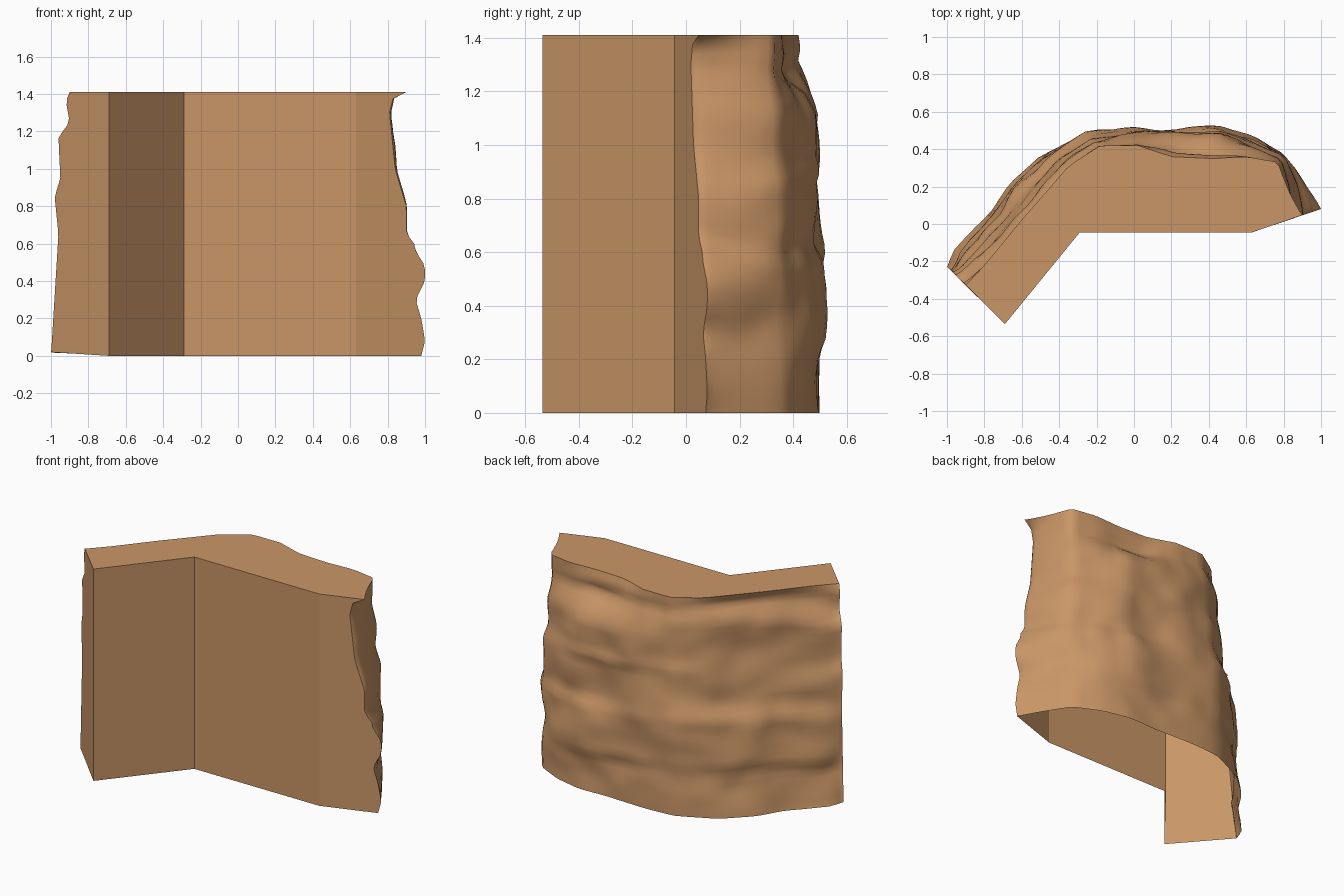
import bpy, bmesh
from math import sin
from mathutils import Vector, noise

cube = bpy.data.objects.get("Cube")
if cube:
    bpy.data.objects.remove(cube, do_unlink=True)

TOP = 1.41
COLS, ROWS = 46, 40


def sample(table, t):
    """Linear lookup in (key, value) pairs."""
    for (a, va), (b, vb) in zip(table, table[1:]):
        if t <= b:
            return va + (vb - va) * max(0, t - a) / (b - a)
    return table[-1][1]


def spread(path):
    """Key the points of a path evenly from 0 to 1."""
    return [(i / (len(path) - 1), Vector(p)) for i, p in enumerate(path)]


# Plan outlines of the rock face: widest bulge and top rim
bulge = spread([(-1, -.23), (-.96, -.12), (-.77, .06), (-.67, .21), (-.5, .37), (-.25, .49),
                (0, .5), (.22, .5), (.45, .51), (.63, .46), (.8, .37), (.89, .24), (.98, .08)])
rim = spread([(-.9, -.33), (-.78, -.2), (-.62, 0), (-.48, .16), (-.35, .31), (-.18, .42),
              (.02, .42), (.2, .36), (.42, .35), (.6, .36), (.77, .33), (.81, .2), (.88, .06)])

# How far each height leans from the rim to the bulge, for three stretches of the wall
lean_left = [(0, 1), (.27, .74), (.32, .84), (.6, .72), (.7, .42), (.95, .28), (1.05, .2),
             (1.2, .25), (1.33, -.15), (TOP, 0)]
lean_middle = [(0, .92), (.24, .84), (.29, 1), (.47, 1.08), (.58, 1.03), (.64, .86), (.86, .88),
               (.91, 1), (.96, .9), (1.13, .86), (1.2, .6), (1.25, .2), (1.28, 0), (1.34, .12),
               (TOP, 0)]
lean_right = [(0, 1), (.25, .94), (.3, 1), (.47, 1.08), (.59, 1.05), (.65, .66), (.88, .6),
              (.95, .42), (1.15, .33), (1.22, .08), (1.3, -.05), (1.35, .1), (TOP, 0)]
# Ragged outlines of the two ends
left_x = [(0, -1), (.65, -.96), (.85, -.98), (.95, -.95), (1.17, -.96), (1.25, -.9),
          (1.36, -.92), (TOP, -.9)]
right_x = [(0, .98), (.08, 1), (.2, .98), (.3, .95), (.4, 1), (.48, 1), (.56, .95), (.61, .94),
           (.65, .9), (.8, .9), (.9, .87), (1, .84), (1.3, .81), (1.38, .83), (TOP, .9)]


def left_end(z):
    x = sample(left_x, z)
    return Vector((x, -.53 - .97 * (x + .69), z))


def right_end(z):
    x = sample(right_x, z)
    return Vector((x, -.04 + .324 * (x - .63), z))


def plan(t, z):
    """Rock surface before roughening, with both ends pulled to their outlines."""
    fade = min(1, (TOP - z) / .1)
    h = min(TOP, max(0, z + .03 * fade * sin(7 * t + 2)))
    left = sample([(0, 1), (.32, 1), (.5, 0), (1, 0)], t)
    right = sample([(0, 0), (.68, 0), (.82, 1), (1, 1)], t)
    k = (left * sample(lean_left, h) + right * sample(lean_right, h)
         + (1 - left - right) * sample(lean_middle, h))
    p = sample(rim, t).lerp(sample(bulge, t), k).to_3d()
    p.z = z
    if t < .12:
        p = p.lerp(left_end(z), (1 - t / .12) ** 1.3)
    if t > .85:
        p = p.lerp(right_end(z), ((t - .85) / .15) ** 1.3)
    return p


def rock_point(t, z):
    p = plan(t, z)
    tangent = plan(min(1, t + .03), z) - plan(max(0, t - .03), z)
    normal = Vector((-tangent.y, tangent.x, 0)).normalized()
    edge = min(1, t / .08, (1 - t) / .12) * min(1, (TOP - z) / .12)
    low = min(1, .2 + z / .3)
    q = Vector((p.x * 3, p.y * 3, z * 3.2))
    rough = .026 * noise.noise(q) + .016 * noise.noise(q * 2.2 + Vector((4, 1, 7)))
    p += normal * rough * edge * low
    # Wavy strata
    p.z += .03 * noise.noise(q * .8 + Vector((9, 3, 2))) * edge * min(1, z / .2)
    return p


bm = bmesh.new()
grid = []
for r in range(ROWS + 1):
    z = TOP * r / ROWS
    grid.append([bm.verts.new(rock_point(c / COLS, z)) for c in range(COLS + 1)])
# Foot lifts slightly off the ground at the left end
for c, v in enumerate(grid[0]):
    v.co.z = max(0, .02 * (1 - c / 16))

# Rough rock face
for low, high in zip(grid, grid[1:]):
    for c in range(COLS):
        face = bm.faces.new((low[c + 1], low[c], high[c], high[c + 1]))
        face.smooth = True

# Flat front walls, flat ends and flat top; the underside is open
corners = [(-.69, -.535), (-.29, -.045), (.63, -.045)]
foot = [bm.verts.new((x, y, 0)) for x, y in corners]
head = [bm.verts.new((x, y, TOP)) for x, y in corners]
for i in range(2):
    bm.faces.new((foot[i], foot[i + 1], head[i + 1], head[i]))
bm.faces.new([row[0] for row in reversed(grid)] + [foot[0], head[0]])
bm.faces.new([row[-1] for row in grid] + [head[2], foot[2]])
bm.faces.new(head + grid[-1][::-1])

# Crisp creases on the sharpest folds
for e in bm.edges:
    if len(e.link_faces) == 2 and e.calc_face_angle(0) > .9:
        e.smooth = False

mesh = bpy.data.meshes.new("cliff_wall")
bm.to_mesh(mesh)
bm.free()

stone = bpy.data.materials.new("sandy_brown_stone")
stone.use_nodes = True
colour = (.59, .305, .135, 1)
stone.diffuse_color = colour
stone.node_tree.nodes["Principled BSDF"].inputs["Base Color"].default_value = colour
mesh.materials.append(stone)

cliff = bpy.data.objects.new("cliff_wall", mesh)
bpy.context.collection.objects.link(cliff)
